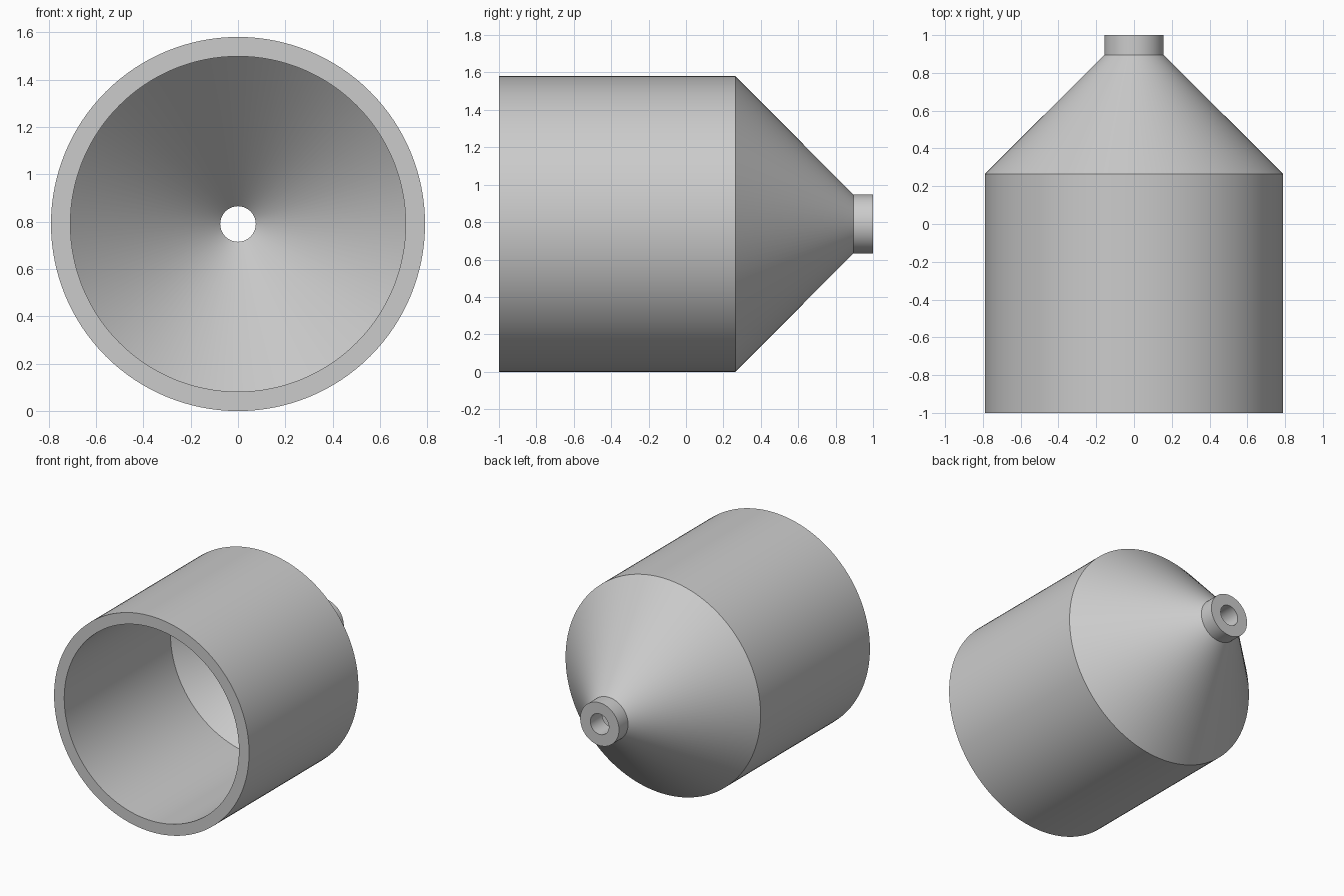
import bpy, bmesh, math
from mathutils import Matrix

if "Cube" in bpy.data.objects:
    bpy.data.objects.remove(bpy.data.objects["Cube"])

R = 0.79
SEGMENTS = 128

# Wall cross-section as (radius, y): outside from mouth to tip, then back inside
profile = [(R, -1.0), (R, 0.265), (0.157, 0.895), (0.157, 1.0),
           (0.075, 1.0), (0.075, 0.863), (0.708, 0.23), (0.708, -1.0)]

# Hollow nozzle: closed profile revolved around the y axis
bm = bmesh.new()
rings = []
for i in range(SEGMENTS):
    a = 2 * math.pi * i / SEGMENTS
    rings.append([bm.verts.new((r * math.sin(a), y, R + r * math.cos(a)))
                  for r, y in profile])
n = len(profile)
for i in range(SEGMENTS):
    a, b = rings[i], rings[(i + 1) % SEGMENTS]
    for j in range(n):
        k = (j + 1) % n
        bm.faces.new((a[j], a[k], b[k], b[j]))
bmesh.ops.recalc_face_normals(bm, faces=bm.faces)

mesh = bpy.data.meshes.new("funnel_nozzle")
bm.to_mesh(mesh)
bm.free()
nozzle = bpy.data.objects.new("funnel_nozzle", mesh)
bpy.context.collection.objects.link(nozzle)

# Smooth round surfaces, crisp rims and shoulder
bpy.context.view_layer.objects.active = nozzle
nozzle.select_set(True)
bpy.ops.object.shade_smooth_by_angle(angle=math.radians(30))
